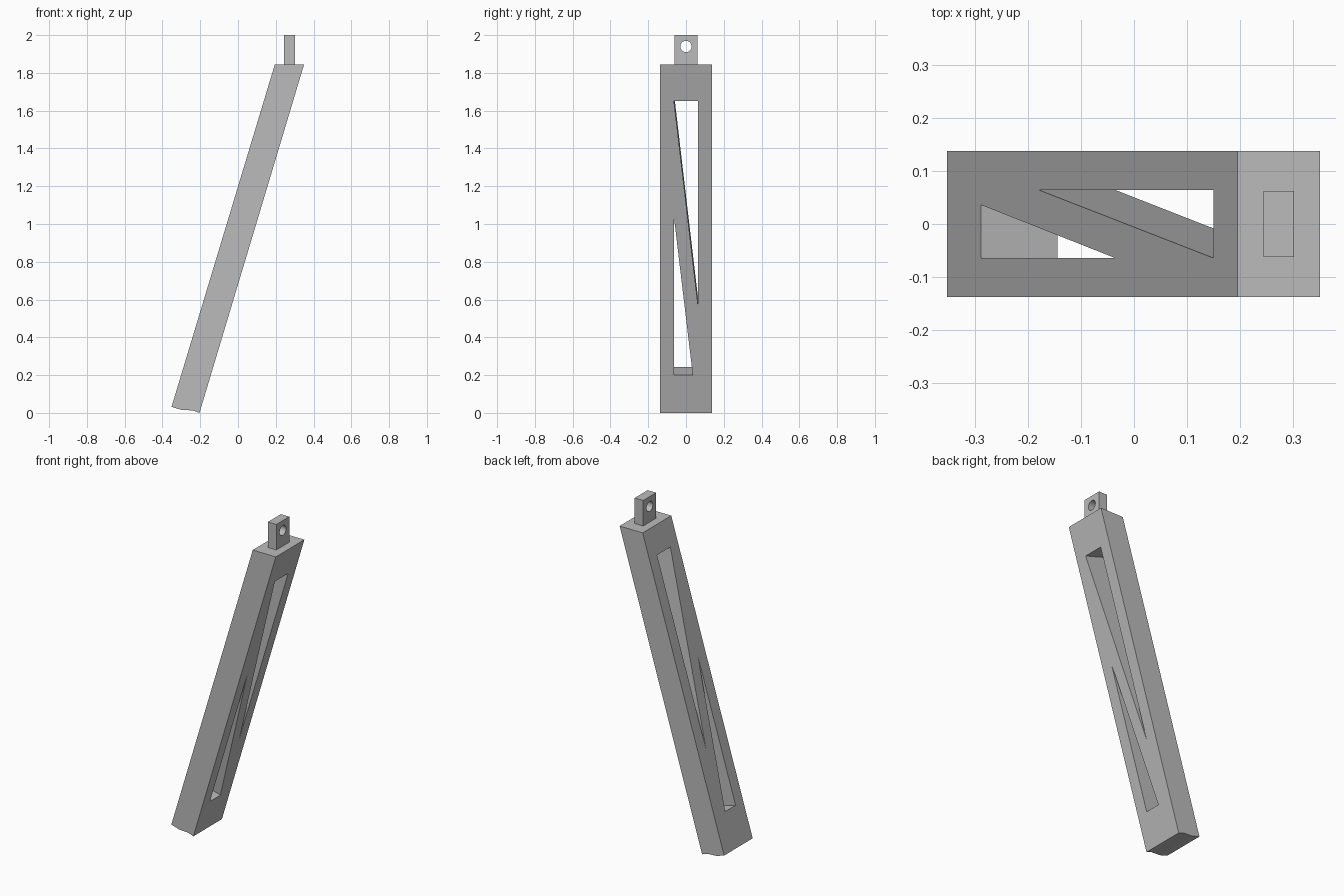
import bpy, bmesh, math
from mathutils import Vector

cube = bpy.data.objects.get("Cube")
if cube:
    bpy.data.objects.remove(cube, do_unlink=True)

grey = bpy.data.materials.new("plain_grey")
grey.use_nodes = True
COLOUR = (0.5, 0.5, 0.5, 1)
grey.diffuse_color = COLOUR
grey.node_tree.nodes["Principled BSDF"].inputs["Base Color"].default_value = COLOUR


def prism(name, points, sweep):
    """Solid made by sweeping a flat polygon along a vector."""
    bm = bmesh.new()
    face = bm.faces.new([bm.verts.new(p) for p in points])
    swept = bmesh.ops.extrude_face_region(bm, geom=[face])["geom"]
    verts = [v for v in swept if isinstance(v, bmesh.types.BMVert)]
    bmesh.ops.translate(bm, verts=verts, vec=sweep)
    bmesh.ops.recalc_face_normals(bm, faces=bm.faces)
    mesh = bpy.data.meshes.new(name)
    bm.to_mesh(mesh)
    bm.free()
    mesh.materials.append(grey)
    obj = bpy.data.objects.new(name, mesh)
    bpy.context.collection.objects.link(obj)
    return obj


def cut(target, cutter):
    """Subtract the cutter from the target, then discard the cutter."""
    cutter.hide_render = True
    mod = target.modifiers.new("cut", "BOOLEAN")
    mod.operation = "DIFFERENCE"
    mod.solver = "EXACT"
    mod.object = cutter
    bpy.context.view_layer.objects.active = target
    bpy.ops.object.modifier_apply(modifier=mod.name)
    bpy.data.objects.remove(cutter, do_unlink=True)


# Leaning beam with a slightly uneven foot
LEAN = 0.3
HALF = 0.137
TOP = 1.845
outline = [(-0.352, 0.032), (-0.30, 0.016), (-0.24, 0.013), (-0.204, 0),
           (0.35, TOP), (0.195, TOP)]
beam = prism("leaning_beam", [(x, -HALF, z) for x, z in outline],
             Vector((0, 2 * HALF, 0)))

# Two triangular slots, cut square to the lean
square = Vector((1, 0, -LEAN)).normalized()
slots = {
    "upper_slot": [(-0.064, 1.652), (0.064, 1.652), (0.064, 0.562)],
    "lower_slot": [(-0.064, 1.038), (-0.064, 0.2), (0.036, 0.2)],
}
for name, corners in slots.items():
    start = [Vector((LEAN * z - 0.204, y, z)) + square * 0.1 for y, z in corners]
    cut(beam, prism(name, start, square * -0.4))

# Upright lug with a pin hole
lug = prism("top_lug", [(0.244, y, z) for y, z in
                        ((-0.062, TOP), (0.062, TOP), (0.062, 2), (-0.062, 2))],
            Vector((0.057, 0, 0)))
SIDES = 32
ring = [(0.2, 0.03 * math.cos(a), 1.94 + 0.03 * math.sin(a))
        for a in (math.tau * i / SIDES for i in range(SIDES))]
cut(lug, prism("pin_hole", ring, Vector((0.2, 0, 0))))
